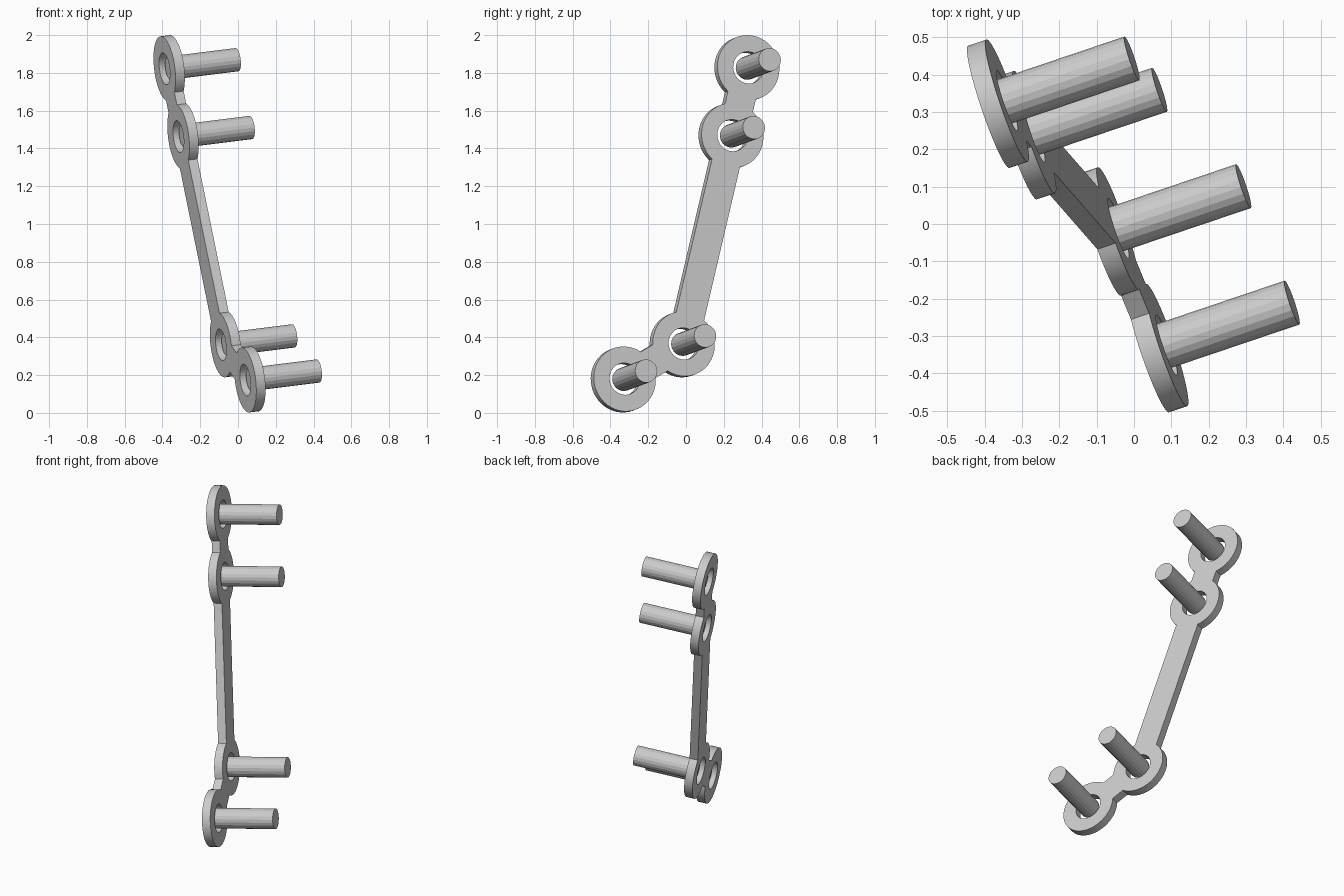
import bpy
from math import asin, atan2, ceil, cos, pi, sin, tau
from mathutils import Matrix, Vector

cube = bpy.data.objects.get("Cube")
if cube:
    bpy.data.objects.remove(cube, do_unlink=True)

RING_R, HOLE_R, PIN_R = 0.173, 0.085, 0.062
BAR_W, THICK, PIN_LEN = 0.16, 0.052, 0.382

# Ring centres from the bottom to the top of the plate
centres = [Vector(c) for c in ((0.064, -0.332, 0.177), (-0.066, -0.02, 0.363),
                               (-0.291, 0.238, 1.466), (-0.365, 0.322, 1.825))]

# Plate frame: local z is the shared pin direction
normal = Vector((1, 0.338, 0.125)).normalized()
side = normal.cross(Vector((0, 0, 1))).normalized()
up = normal.cross(side)
frame = Matrix((side, up, normal)).transposed().to_4x4()
frame.translation = centres[1]
flat = [(frame.inverted() @ c).to_2d() for c in centres]


def arc(centre, radius, start, end, steps):
    return [centre + radius * Vector((cos(start + (end - start) * i / steps),
                                      sin(start + (end - start) * i / steps)))
            for i in range(steps + 1)]


def heading(a, b):
    return atan2(b.y - a.y, b.x - a.x)


# Walk round the plate: ring arcs joined by straight bar edges
half = asin(BAR_W / 2 / RING_R)
walk = [0, 1, 2, 3, 2, 1]
outline = []
for i, k in enumerate(walk):
    before, here, after = flat[walk[i - 1]], flat[k], flat[walk[(i + 1) % len(walk)]]
    start = heading(here, before) + half
    sweep = (heading(here, after) - half - start) % tau
    outline += arc(here, RING_R, start, start + sweep, max(4, ceil(sweep / pi * 24)))

loops = [outline] + [arc(c, HOLE_R, 0, tau, 32)[:-1] for c in flat]

# Extruded profile with the four holes
curve = bpy.data.curves.new("plate_profile", 'CURVE')
curve.dimensions = '2D'
curve.fill_mode = 'BOTH'
curve.extrude = THICK / 2
for loop in loops:
    spline = curve.splines.new('POLY')
    spline.points.add(len(loop) - 1)
    for point, co in zip(spline.points, loop):
        point.co = (co.x, co.y, 0, 1)
    spline.use_cyclic_u = True

plate = bpy.data.objects.new("plate", curve)
plate.matrix_world = frame
bpy.context.collection.objects.link(plate)
bpy.ops.object.select_all(action='DESELECT')
plate.select_set(True)
bpy.context.view_layer.objects.active = plate
bpy.ops.object.convert(target='MESH')
bpy.ops.object.shade_smooth_by_angle()

# One pin per ring
for number, c in enumerate(centres, 1):
    bpy.ops.mesh.primitive_cylinder_add(vertices=20, radius=PIN_R, depth=PIN_LEN)
    pin = bpy.context.object
    pin.name = f"pin_{number}"
    pin.matrix_world = Matrix.Translation(c + normal * PIN_LEN / 2) @ frame.to_3x3().to_4x4()
